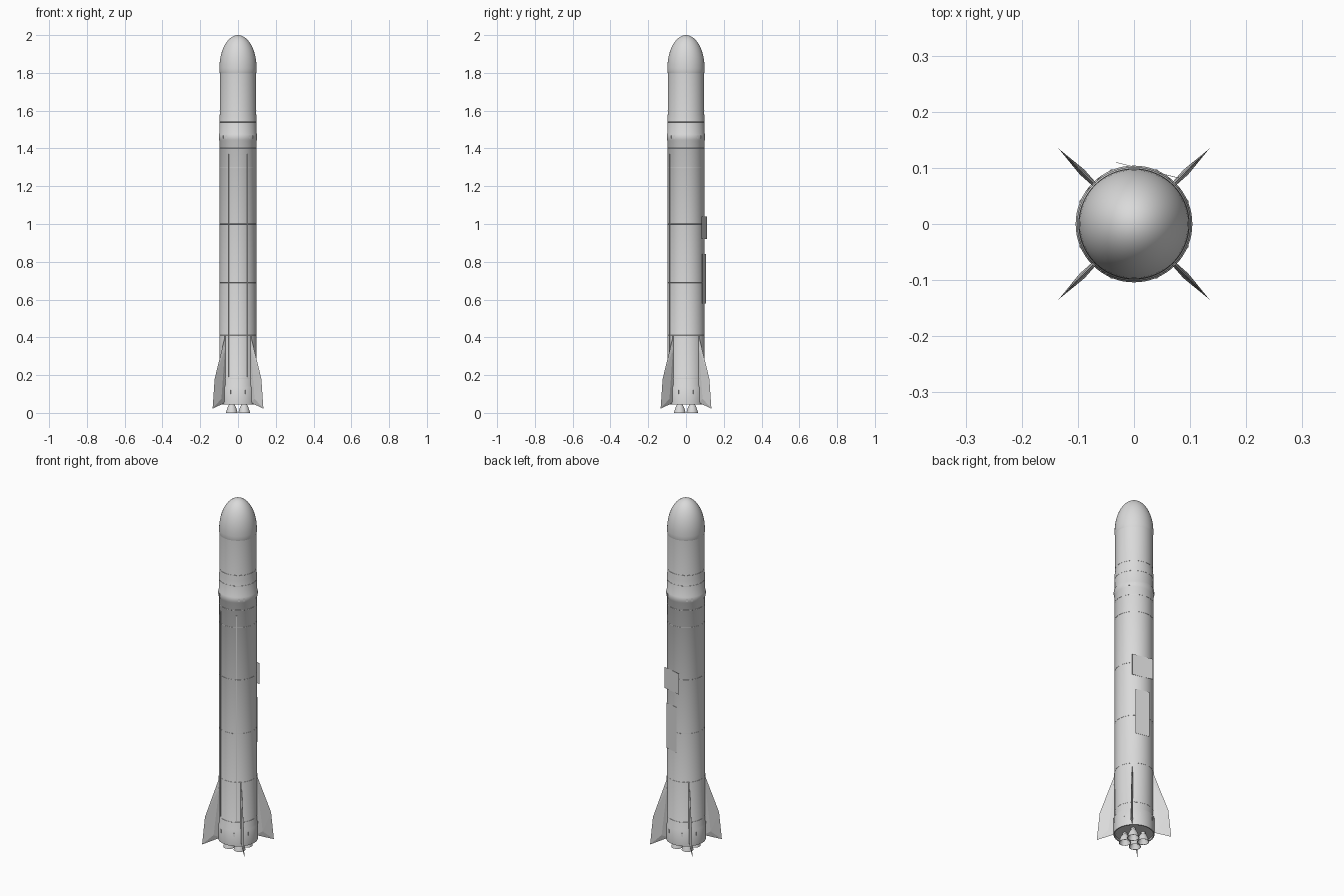
import bpy, bmesh, math
from mathutils import Matrix, Vector

if "Cube" in bpy.data.objects:
    bpy.data.objects.remove(bpy.data.objects["Cube"])

grey = bpy.data.materials.new("light grey")
grey.diffuse_color = (0.7, 0.7, 0.7, 1)
grey.use_nodes = True
grey.node_tree.nodes["Principled BSDF"].inputs["Base Color"].default_value = grey.diffuse_color


def finish(name, bm, smooth=True):
    bmesh.ops.recalc_face_normals(bm, faces=bm.faces)
    me = bpy.data.meshes.new(name)
    bm.to_mesh(me)
    bm.free()
    me.materials.append(grey)
    ob = bpy.data.objects.new(name, me)
    bpy.context.collection.objects.link(ob)
    if smooth:
        bpy.ops.object.select_all(action='DESELECT')
        ob.select_set(True)
        bpy.context.view_layer.objects.active = ob
        bpy.ops.object.shade_smooth_by_angle(angle=math.radians(35))
    return ob


def lathe(name, profile, segs=64, centre=(0, 0)):
    """Spin (radius, z) points about a vertical axis."""
    bm = bmesh.new()
    vs = [bm.verts.new((r, 0, z)) for r, z in profile]
    es = [bm.edges.new(p) for p in zip(vs, vs[1:])]
    bmesh.ops.spin(bm, geom=vs + es, cent=(0, 0, 0), axis=(0, 0, 1),
                   angle=2 * math.pi, steps=segs)
    bmesh.ops.remove_doubles(bm, verts=bm.verts, dist=1e-5)
    bmesh.ops.translate(bm, verts=bm.verts, vec=(*centre, 0))
    return finish(name, bm)


def block(name, radius, angle, z0, z1, width, depth):
    """Box lying against the hull: angle in degrees around z."""
    bm = bmesh.new()
    bmesh.ops.create_cube(bm, size=1, matrix=Matrix.Rotation(math.radians(angle), 4, 'Z')
                          @ Matrix.Translation((radius, 0, (z0 + z1) / 2))
                          @ Matrix.Diagonal((depth, width, z1 - z0, 1)))
    return finish(name, bm, False)


# Hull: skirt, long booster, interstage collar, upper stage
lathe("hull", [(0, 0.055), (0.098, 0.055), (0.098, 0.045), (0.104, 0.045), (0.104, 0.135),
               (0.0985, 0.145), (0.0985, 1.44), (0.1015, 1.445), (0.1015, 1.475),
               (0.0985, 1.48), (0.0985, 1.57), (0.0965, 1.58), (0.0965, 1.81), (0, 1.81)])

# Rounded nose fairing
nose = [(0.0965, 1.80), (0.0985, 1.81), (0.0985, 1.825)]
for i in range(1, 15):
    t = math.pi / 2 * i / 14
    nose.append((0.0985 * math.cos(t) if i < 14 else 0, 1.825 + 0.175 * math.sin(t)))
lathe("nose_fairing", nose)

# Thin seam bands
for z, r in ((0.18, 0.0985), (0.41, 0.0985), (0.69, 0.0985), (1.0, 0.0985),
             (1.3, 0.0985), (1.4, 0.0985), (1.54, 0.0985), (1.6, 0.0965)):
    lathe("seam_band", [(r - 0.001, z - 0.002), (r + 0.0006, z - 0.001),
                        (r + 0.0006, z + 0.001), (r - 0.001, z + 0.002)])

# Four engines with bell nozzles
for sx in (-1, 1):
    for sy in (-1, 1):
        lathe("engine_bell", [(0, 0.06), (0.012, 0.06), (0.012, 0.046), (0.018, 0.038),
                              (0.025, 0.022), (0.031, 0), (0.029, 0), (0.022, 0.022),
                              (0.010, 0.042), (0, 0.042)], 24, (sx * 0.033, sy * 0.033))


# Fins: swept outline with a diamond section
def fin(angle):
    bm = bmesh.new()
    rim = [bm.verts.new((r, 0, z)) for r, z in
           ((0.092, 0.42), (0.175, 0.18), (0.19, 0.023), (0.092, 0.055))]
    a, b, c, d = rim
    for s in (-1, 1):
        hi = bm.verts.new((0.101, s * 0.004, 0.34))
        lo = bm.verts.new((0.13, s * 0.006, 0.075))
        for f in ((a, b, hi), (b, lo, hi), (b, c, lo), (c, d, lo), (d, hi, lo), (d, a, hi)):
            bm.faces.new(f)
    bm.transform(Matrix.Rotation(math.radians(angle), 4, 'Z'))
    finish("fin", bm, False)


for k in range(4):
    ang = 45 + 90 * k
    fin(ang)
    block("fin_root_fairing", 0.099, ang, 0.06, 0.41, 0.006, 0.008)
    # Small thruster ports on the collar and lugs on the skirt
    for off in (-9, -6, 6, 9):
        block("thruster_port", 0.101, ang + off, 1.452, 1.468, 0.005, 0.004)
    for off in (-22, 22):
        block("skirt_lug", 0.103, ang + off, 0.10, 0.12, 0.005, 0.005)

# Cable raceways along the front
for s in (-1, 1):
    block("cable_raceway", 0.0995, -90 + s * 30, 0.19, 1.37, 0.005, 0.006)

# Flat marking plates on the back
for z0, z1, w in ((0.92, 1.04, 0.116), (0.58, 0.84, 0.078)):
    block("back_plate", 0.0988, 76, z0, z1, w, 0.001)
